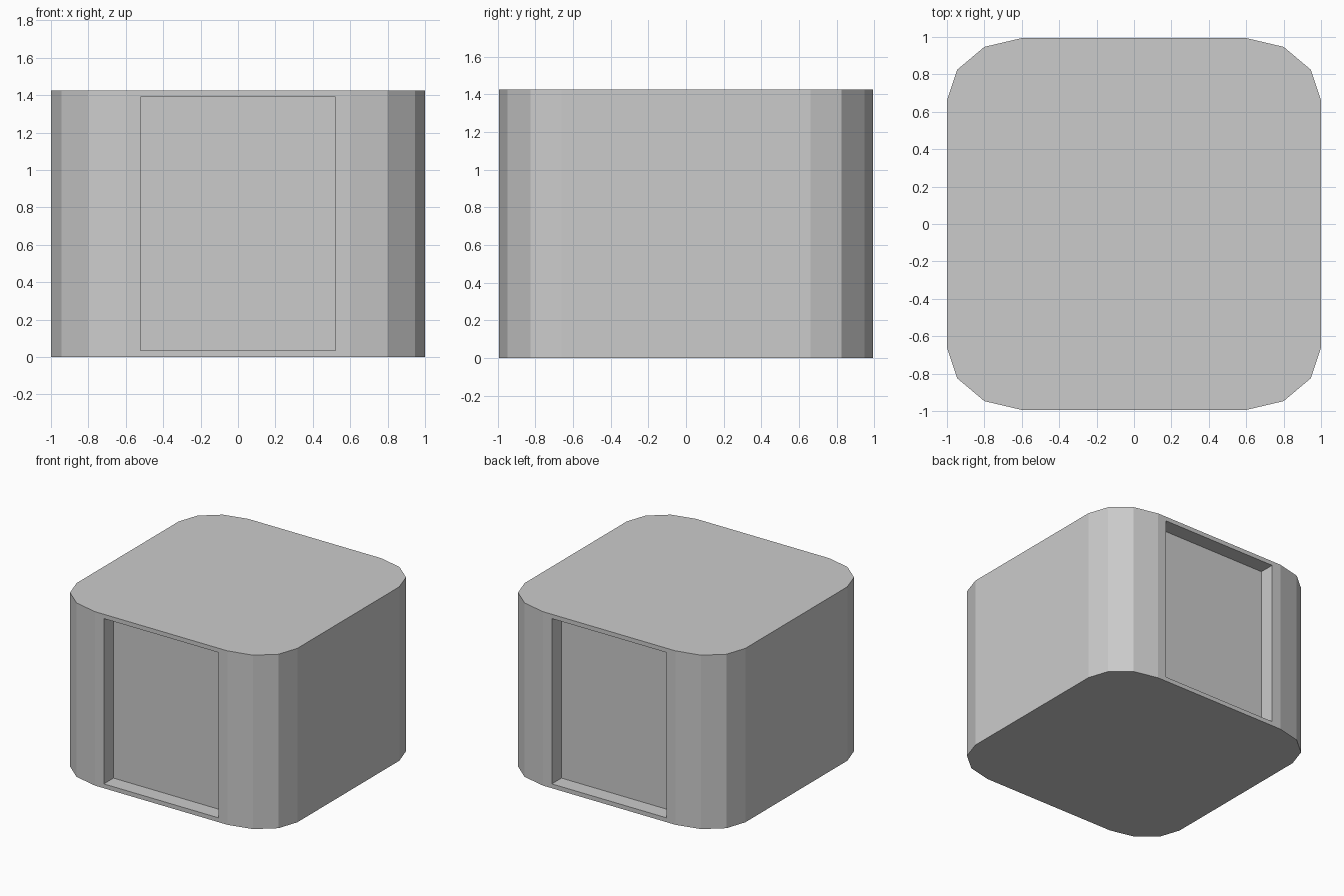
import bpy, bmesh
from mathutils import Vector

cube = bpy.data.objects.get("Cube")
if cube:
    bpy.data.objects.remove(cube, do_unlink=True)

HEIGHT = 1.425
PANEL_HALF_WIDTH = 0.52
PANEL_MARGIN = 0.05
PANEL_DEPTH = 0.125

# Plain grey finish
grey = bpy.data.materials.new("plain_grey")
grey.use_nodes = True
colour = (0.6, 0.6, 0.6, 1)
grey.diffuse_color = colour
grey.node_tree.nodes["Principled BSDF"].inputs["Base Color"].default_value = colour

# Rounded footprint, one corner mirrored to all four
corner = [(1, 0.66), (0.945, 0.825), (0.8, 0.947), (0.6, 0.994)]
half = corner + [(-x, y) for x, y in reversed(corner)]
outline = half + [(-x, -y) for x, y in half]

# Body block
bm = bmesh.new()
base = bm.faces.new([bm.verts.new((x, y, 0)) for x, y in outline])
top = bmesh.ops.extrude_face_region(bm, geom=[base], use_keep_orig=True)
top_verts = [g for g in top["geom"] if isinstance(g, bmesh.types.BMVert)]
bmesh.ops.translate(bm, verts=top_verts, vec=(0, 0, HEIGHT))
bmesh.ops.recalc_face_normals(bm, faces=bm.faces)

# Recessed panels in the front and back walls
bm.normal_update()
walls = [f for f in bm.faces if abs(f.normal.y) > 0.999]
for wall in walls:
    inward = Vector((0, -wall.normal.y, 0)) * PANEL_DEPTH
    bmesh.ops.inset_individual(bm, faces=[wall], thickness=PANEL_MARGIN)
    for v in wall.verts:
        v.co.x = PANEL_HALF_WIDTH if v.co.x > 0 else -PANEL_HALF_WIDTH
    panel = bmesh.ops.extrude_discrete_faces(bm, faces=[wall])["faces"][0]
    bmesh.ops.translate(bm, verts=panel.verts, vec=inward)

mesh = bpy.data.meshes.new("body")
bm.to_mesh(mesh)
bm.free()
mesh.materials.append(grey)
body = bpy.data.objects.new("body", mesh)
bpy.context.collection.objects.link(body)
